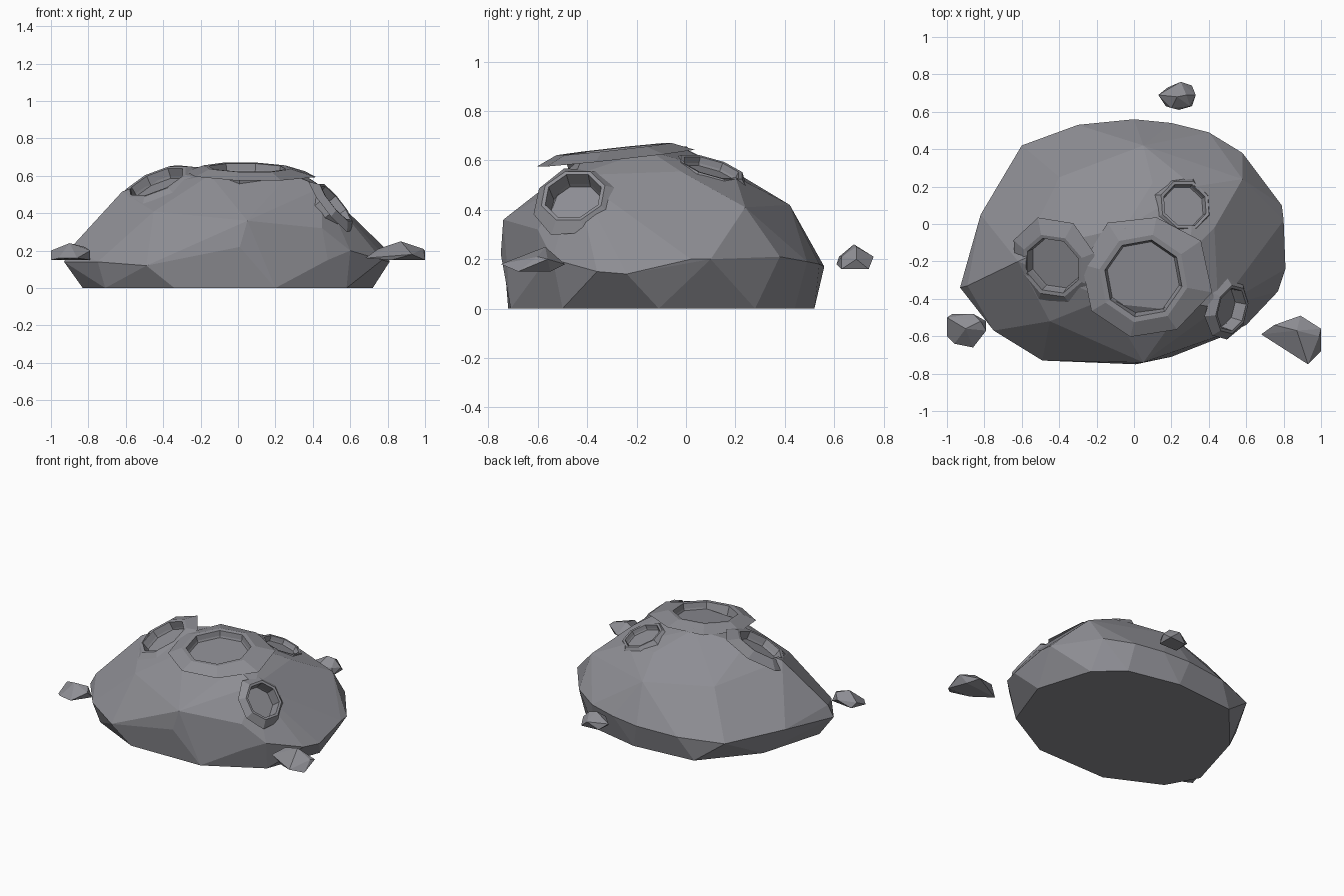
import bpy, bmesh, math, random
from mathutils import Vector

if "Cube" in bpy.data.objects:
    bpy.data.objects.remove(bpy.data.objects["Cube"])

random.seed(4)
stone = bpy.data.materials.new("dark_stone")
stone.diffuse_color = (0.27, 0.27, 0.295, 1)
stone.use_nodes = True
stone.node_tree.nodes["Principled BSDF"].inputs["Base Color"].default_value = stone.diffuse_color


def new_object(name, bm):
    bmesh.ops.recalc_face_normals(bm, faces=bm.faces)
    me = bpy.data.meshes.new(name)
    bm.to_mesh(me)
    bm.free()
    me.materials.append(stone)
    ob = bpy.data.objects.new(name, me)
    bpy.context.collection.objects.link(ob)
    return ob


def hull(name, pts):
    bm = bmesh.new()
    for p in pts:
        bm.verts.new(p)
    bmesh.ops.convex_hull(bm, input=bm.verts[:])
    loose = [v for v in bm.verts if not v.link_faces]
    bmesh.ops.delete(bm, geom=loose, context='VERTS')
    bmesh.ops.dissolve_limit(bm, angle_limit=math.radians(4), verts=bm.verts[:], edges=bm.edges[:])
    return new_object(name, bm)


def lathe(name, centre, normal, profile, jitter=0.0, cap=False):
    """Eight-sided rings of (radius, height) around a tilted axis."""
    q = Vector(normal).to_track_quat('Z', 'Y')
    bm = bmesh.new()
    rings = []
    for i, (r, h) in enumerate(profile):
        ring = []
        for k in range(8):
            a = math.tau * (k + 0.5) / 8
            rr = r * (1 + random.uniform(-jitter, jitter)) if i == 0 else r
            ring.append(bm.verts.new(Vector(centre) + q @ Vector((rr * math.cos(a), rr * math.sin(a), h))))
        rings.append(ring)
    for a, b in zip(rings, rings[1:]):
        for k in range(8):
            bm.faces.new((a[k], a[(k + 1) % 8], b[(k + 1) % 8], b[k]))
    if cap:
        bm.faces.new(rings[0])
        bm.faces.new(rings[-1])
    return new_object(name, bm)


# Main boulder: flat base, belt at the widest level, domed top
base = [(-.34, -.72), (.2, -.71), (.58, -.5), (.72, -.11), (.6, .28), (.42, .44),
        (.05, .52), (-.4, .48), (-.7, .13), (-.83, -.32), (-.71, -.54)]
belt = [(-.93, -.34, .14), (-.82, .05, .17), (-.69, .22, .2), (-.6, .42, .15), (-.3, .53, .16),
        (0, .56, .17), (.2, .54, .18), (.4, .49, .19), (.58, .38, .21), (.79, .1, .2), (.8, .02, .2),
        (.81, -.24, .14), (.77, -.36, .15), (.6, -.54, .2), (.48, -.6, .15), (.01, -.75, .22),
        (-.49, -.73, .12), (-.75, -.57, .14), (-.89, -.33, .22)]
dome = [(.05, -.74, .36), (.45, -.6, .32), (-.45, -.52, .41), (-.62, -.2, .515), (-.4, -.1, .605),
        (-.15, -.4, .605), (.28, -.42, .61), (.3, -.15, .64), (-.05, -.02, .655), (.05, .42, .42),
        (.1, .22, .54), (.43, -.02, .555), (.45, -.45, .54), (.58, .24, .41), (-.4, .25, .44),
        (.32, .2, .535)]
body = hull("boulder", [(x, y, 0) for x, y in base] + belt + dome)

# Craters: name, centre of rim, axis, rim radius, skirt radius, depth
craters = [("large_crater", (.05, -.29, .634), (.02, -.11, 1), .24, .35, .035),
           ("left_crater", (-.43, -.22, .56), (-.42, -.36, 1), .18, .26, .045),
           ("back_crater", (.27, .1, .562), (.28, .3, 1), .14, .17, .025),
           ("right_crater", (.515, -.455, .45), (.8, -.2, .65), .135, .18, .06)]
for name, c, n, r, skirt, d in craters:
    cutter = lathe(name + "_cutter", c, n, [(r * .9, .15), (r * .9, 0), (r * .82, -d)], cap=True)
    cutter.hide_render = True
    mod = body.modifiers.new(name, 'BOOLEAN')
    mod.operation = 'DIFFERENCE'
    mod.solver = 'EXACT'
    mod.object = cutter
    bpy.context.view_layer.objects.active = body
    bpy.ops.object.modifier_apply(modifier=name)
    bpy.data.objects.remove(cutter)
    # Raised rim with an irregular skirt, wall reaching below the crater floor
    lathe(name + "_rim", c, n, [(skirt, -.025), (r, .012), (r * .88, .01), (r * .81, -d - .025)], jitter=.09)

# Loose floating stones
hull("left_stone", [(-1, -.6, .15), (-1, -.5, .2), (-.97, -.48, .16), (-.86, -.48, .19), (-.79, -.52, .15),
                    (-.79, -.57, .2), (-.86, -.66, .16), (-.96, -.64, .16), (-.9, -.56, .24), (-.82, -.52, .22)])
hull("right_stone", [(.68, -.59, .16), (.75, -.54, .21), (.89, -.49, .18), (1, -.56, .2), (1, -.68, .15),
                     (.93, -.75, .18), (.87, -.57, .25), (.99, -.6, .21), (.82, -.67, .15), (.95, -.55, .15)])
hull("back_stone", [(.13, .69, .2), (.17, .63, .16), (.24, .61, .18), (.31, .63, .16), (.33, .69, .2),
                    (.31, .74, .16), (.25, .76, .21), (.18, .73, .16), (.23, .68, .26), (.28, .69, .25),
                    (.2, .62, .21), (.3, .63, .21)])
